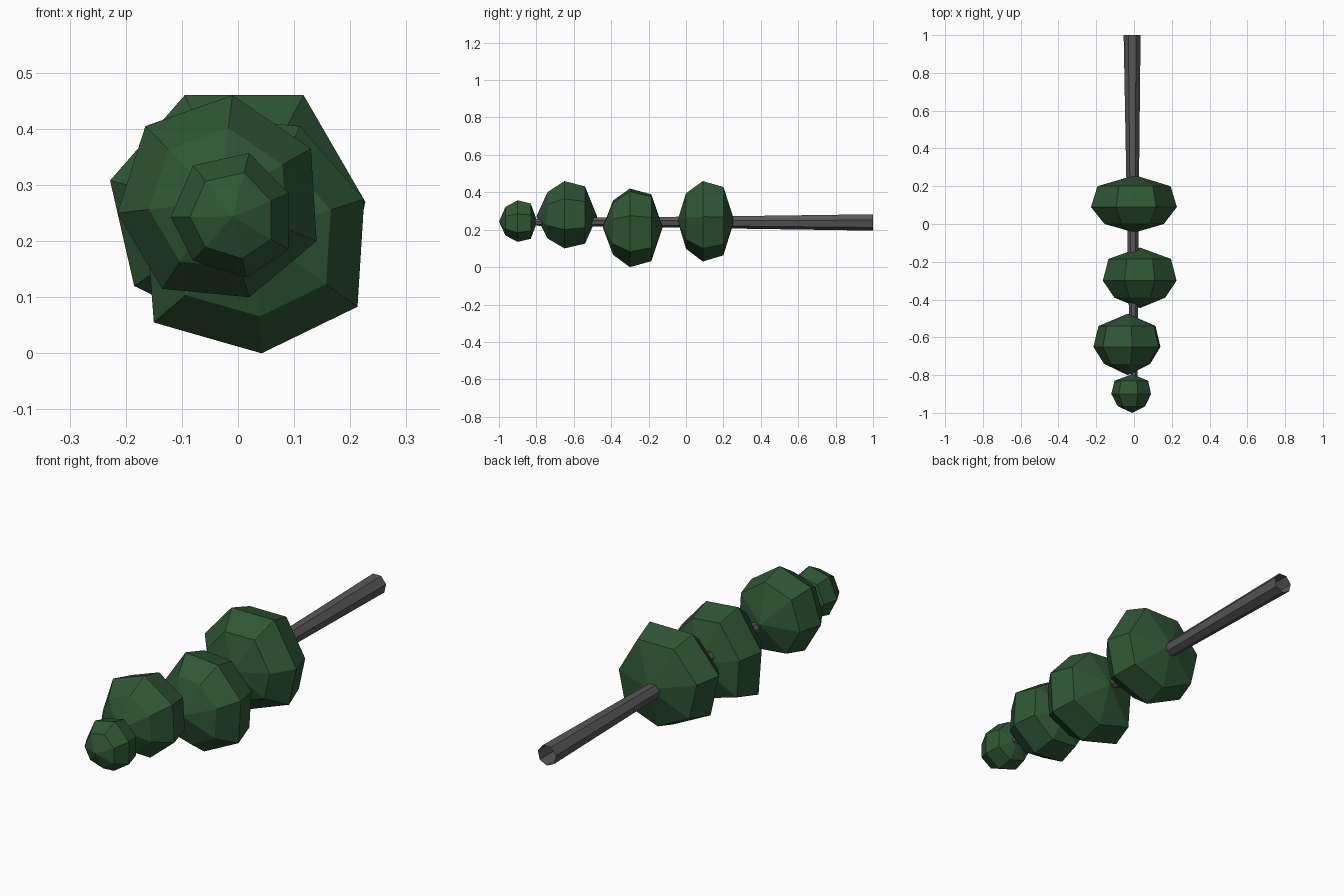
import bpy, bmesh, math
from mathutils import Vector

if "Cube" in bpy.data.objects:
    bpy.data.objects.remove(bpy.data.objects["Cube"])


def material(name, rgb):
    m = bpy.data.materials.new(name)
    m.diffuse_color = (*rgb, 1)
    m.use_nodes = True
    m.node_tree.nodes["Principled BSDF"].inputs["Base Color"].default_value = m.diffuse_color
    return m


def loft(name, rings, mat, poles=None):
    """Skin a stack of equal rings (front to back); optional pole points close the ends."""
    bm = bmesh.new()
    vs = [[bm.verts.new(p) for p in r] for r in rings]
    n = len(vs[0])
    for a, b in zip(vs, vs[1:]):
        for i in range(n):
            j = (i + 1) % n
            bm.faces.new((a[i], a[j], b[j], b[i]))
    if poles:
        for ring, p in ((vs[0], poles[0]), (vs[-1], poles[1])):
            tip = bm.verts.new(p)
            for i in range(n):
                bm.faces.new((ring[i], ring[(i + 1) % n], tip))
    bmesh.ops.recalc_face_normals(bm, faces=bm.faces)
    me = bpy.data.meshes.new(name)
    bm.to_mesh(me)
    bm.free()
    me.materials.append(mat)
    ob = bpy.data.objects.new(name, me)
    bpy.context.collection.objects.link(ob)
    return ob


green = material("leaf_green", (0.028, 0.095, 0.035))
grey = material("trunk_grey", (0.10, 0.095, 0.095))

# Trunk: open tapered seven-sided tube lying along y
trunk = []
for y, r, x, z in ((-0.88, 0.018, 0.0, 0.24), (-0.45, 0.025, -0.003, 0.243),
                   (0.2, 0.034, -0.007, 0.241), (1.0, 0.046, -0.010, 0.241)):
    trunk.append([Vector((x + r * math.cos(math.tau * (i + 0.25) / 7), y,
                          z + r * math.sin(math.tau * (i + 0.25) / 7))) for i in range(7)])
loft("trunk", trunk, grey)

# Foliage clumps: ring y positions (pole, front, middle, back, pole) and middle outline (x, z)
clumps = {
    "foliage_tip": ((-1.0, -0.965, -0.90, -0.83, -0.795),
        [(0.02, 0.357), (-0.08, 0.335), (-0.12, 0.243), (-0.08, 0.165),
         (0.015, 0.135), (0.09, 0.185), (0.09, 0.285)]),
    "foliage_upper": ((-0.80, -0.74, -0.65, -0.54, -0.475),
        [(-0.01, 0.46), (-0.165, 0.405), (-0.215, 0.25), (-0.135, 0.115),
         (0.02, 0.10), (0.14, 0.20), (0.13, 0.365)]),
    "foliage_middle": ((-0.445, -0.39, -0.30, -0.185, -0.125),
        [(0.11, 0.405), (-0.05, 0.42), (-0.165, 0.25), (-0.15, 0.055),
         (0.042, 0.0), (0.213, 0.083), (0.225, 0.275)]),
    "foliage_lower": ((-0.045, 0.0, 0.09, 0.20, 0.258),
        [(0.117, 0.46), (-0.095, 0.46), (-0.228, 0.308), (-0.185, 0.12),
         (0.0, 0.03), (0.19, 0.10), (0.227, 0.27)]),
}
for name, (ys, outline) in clumps.items():
    cx = sum(p[0] for p in outline) / 7
    cz = sum(p[1] for p in outline) / 7
    rings = [[Vector((cx + (x - cx) * s, y, cz + (z - cz) * s)) for x, z in outline]
             for y, s in zip(ys[1:4], (0.69, 1.0, 0.85))]
    loft(name, rings, green, ((cx, ys[0], cz), (cx, ys[4], cz)))
